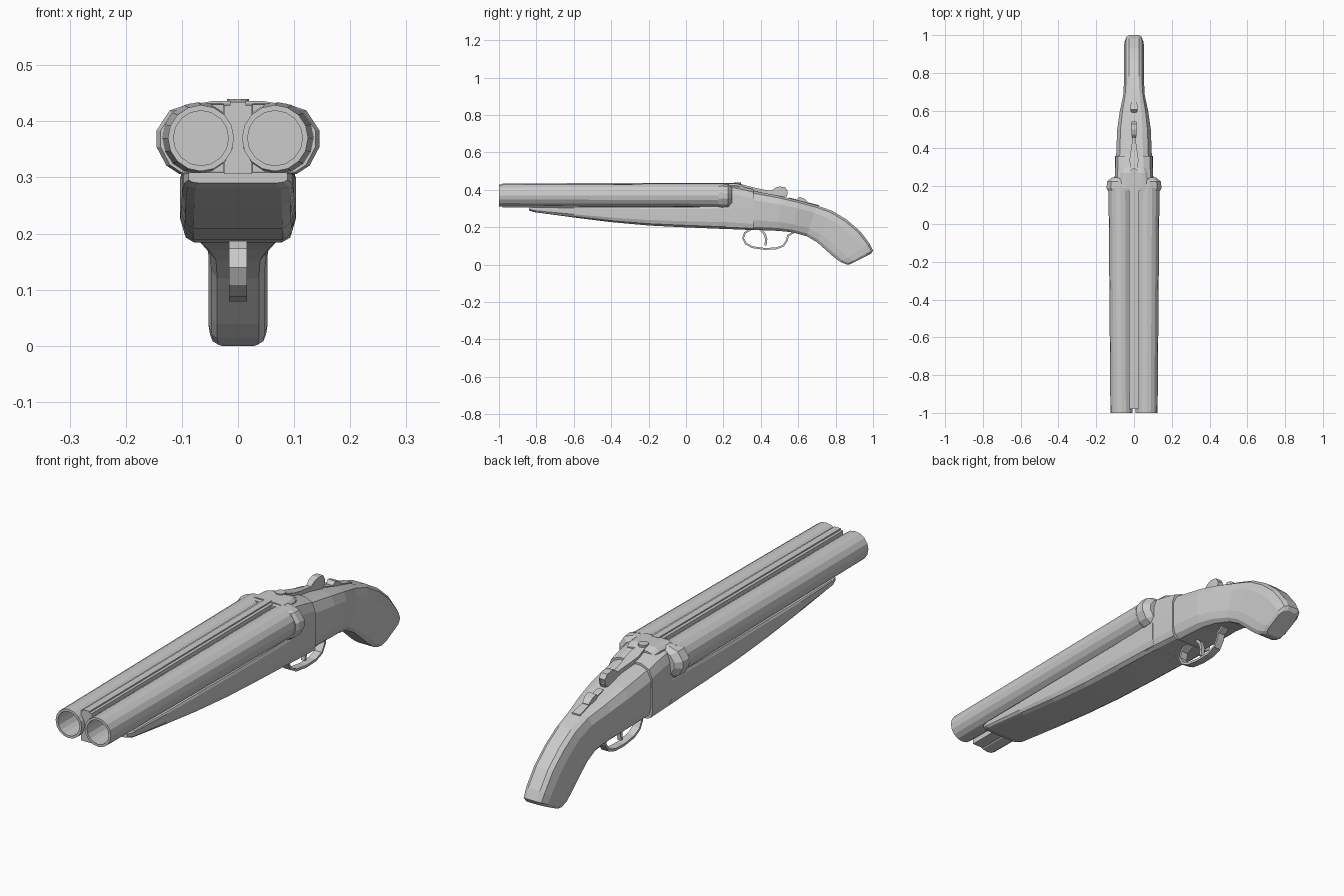
import bpy, bmesh, math

if "Cube" in bpy.data.objects:
    bpy.data.objects.remove(bpy.data.objects["Cube"])

# Single plain colour
grey = bpy.data.materials.new("plain_grey")
grey.use_nodes = True
colour = (0.6, 0.6, 0.6, 1)
grey.diffuse_color = colour
grey.node_tree.nodes["Principled BSDF"].inputs["Base Color"].default_value = colour

# Right-hand halves of cross-sections, top to bottom: (share of half width, share of height)
BOX = [(1, 1), (1, 0)]
ROUND = [(.5, 1), (.8, .94), (1, .76), (1, .25), (.9, .08), (.7, 0)]
TROUGH = [(.96, 1), (1, .9), (1, .3), (.93, .1), (.78, 0)]
BODY = [(.5, 1), (.85, .93), (.98, .78), (1, .5), (1, .15), (.93, .04), (.78, 0)]
EAR = [(.58, 1), (.84, .9), (1, .62), (1, .38), (.88, .12), (.72, 0)]
RIB = [(1, 1), (1, .84), (.4, .62), (.4, .38), (1, .16), (1, 0)]


def finish(name, bm):
    bmesh.ops.recalc_face_normals(bm, faces=bm.faces)
    mesh = bpy.data.meshes.new(name)
    bm.to_mesh(mesh)
    bm.free()
    mesh.materials.append(grey)
    obj = bpy.data.objects.new(name, mesh)
    bpy.context.collection.objects.link(obj)
    return obj


def skin(name, rings, closed=False):
    """Bridge equal rings of points; cap the ends unless closed."""
    bm = bmesh.new()
    loops = [[bm.verts.new(p) for p in ring] for ring in rings]
    n = len(loops[0])
    pairs = list(zip(loops, loops[1:]))
    if closed:
        pairs.append((loops[-1], loops[0]))
    else:
        bm.faces.new(loops[0])
        bm.faces.new(loops[-1])
    for a, b in pairs:
        for i in range(n):
            j = (i + 1) % n
            bm.faces.new((a[i], a[j], b[j], b[i]))
    return finish(name, bm)


def loft(name, half, stations, closed=False):
    """Stations: (top y, top z, bottom y, bottom z, half width)."""
    shape = half + [(-u, v) for u, v in reversed(half)]
    rings = [[(w * u, by + (ty - by) * v, bz + (tz - bz) * v) for u, v in shape]
             for ty, tz, by, bz, w in stations]
    return skin(name, rings, closed)


def upright(rows):
    """Vertical stations from (y, top, bottom, half width)."""
    return [(y, t, y, b, w) for y, t, b, w in rows]


def strip(path, thick, w, closed=False):
    """Stations for a flat band following a y-z path."""
    out = []
    n = len(path)
    for i, (y, z) in enumerate(path):
        a = path[(i - 1) % n if closed else max(i - 1, 0)]
        b = path[(i + 1) % n if closed else min(i + 1, n - 1)]
        dy, dz = b[0] - a[0], b[1] - a[1]
        s = thick / 2 / math.hypot(dy, dz)
        out.append((y - dz * s, z + dy * s, y + dz * s, z - dy * s, w))
    return out


# Barrels: outer wall, muzzle lip, and deep bore
SIDES = 16
for side, label in ((1, "left"), (-1, "right")):
    rings = []
    for y, r, cx in ((.2, .064, .071), (-1, .059, .066), (-1, .049, .066), (.1, .049, .066)):
        rings.append([(side * cx + r * math.cos(2 * math.pi * k / SIDES), y,
                       .37 + r * math.sin(2 * math.pi * k / SIDES)) for k in range(SIDES)])
    skin(label + "_barrel", rings)

# Ribs joining the barrels
loft("barrel_rib", RIB, upright([(-.98, .428, .306, .025), (.19, .432, .306, .027)]))
loft("sight_rail", BOX, upright([(-.98, .434, .426, .014), (.2, .437, .426, .014)]))

# Forend, running back under the barrels
loft("forend", TROUGH, upright([
    (-.84, .309, .29, .088), (-.81, .309, .28, .097), (-.6, .308, .252, .1),
    (-.4, .308, .227, .101), (-.2, .308, .209, .102), (0, .308, .199, .103),
    (.24, .312, .189, .103)]))

# Receiver body, breech shoulders and raised top
loft("receiver", BODY, upright([
    (.18, .425, .191, .1), (.25, .428, .189, .102), (.3, .418, .187, .101),
    (.36, .402, .184, .1)]))
loft("breech_shoulders", EAR, upright([
    (.175, .43, .308, .138), (.19, .432, .306, .145), (.225, .43, .308, .143),
    (.245, .415, .32, .118)]))
loft("breech_top", EAR, upright([
    (.19, .436, .4, .08), (.27, .436, .4, .07), (.3, .425, .39, .06)]))

# Curved pistol grip
loft("grip", ROUND, [
    (.35, .396, .35, .186, .095), (.5, .367, .5, .18, .089), (.6, .343, .57, .172, .076),
    (.7, .316, .645, .152, .056), (.78, .288, .70, .12, .053), (.86, .24, .745, .08, .053),
    (.93, .18, .79, .04, .053), (.982, .112, .825, .014, .053),
    (1, .075, .855, .002, .05), (.99, .058, .872, 0, .042)])

# Opening lever with its thumb piece
pivot = [(.02 * math.cos(a), .275 + .02 * math.sin(a))
         for a in (2 * math.pi * k / 10 for k in range(10))]
skin("lever_pivot", [[(x, y, z) for x, y in pivot] for z in (.42, .44)])
loft("opening_lever", BOX, upright([
    (.27, .437, .4, .016), (.34, .418, .38, .024), (.38, .408, .37, .018),
    (.43, .398, .36, .011), (.48, .392, .35, .011)]))
loft("lever_thumb_piece", BOX, upright([
    (.455, .393, .375, .01), (.475, .41, .368, .013), (.5, .417, .36, .015),
    (.53, .414, .362, .015), (.542, .395, .375, .013), (.535, .375, .36, .01)]))

# Safety catch on the tang
loft("tang_plate", BOX, upright([(.55, .359, .33, .012), (.71, .318, .29, .018)]))
loft("safety_catch", BOX, upright([
    (.59, .347, .33, .014), (.605, .362, .33, .018), (.63, .354, .32, .018),
    (.65, .336, .31, .014)]))

# Trigger guard and trigger
guard = [(.35, .19), (.315, .17), (.305, .14), (.32, .112), (.355, .093), (.42, .084),
         (.48, .086), (.52, .1), (.54, .13), (.545, .155), (.575, .172)]
loft("trigger_guard", BOX, strip(guard, .01, .016))
trigger = [(.395, .19), (.42, .165), (.429, .135), (.425, .103)]
loft("trigger", BOX, strip(trigger, .012, .008))
